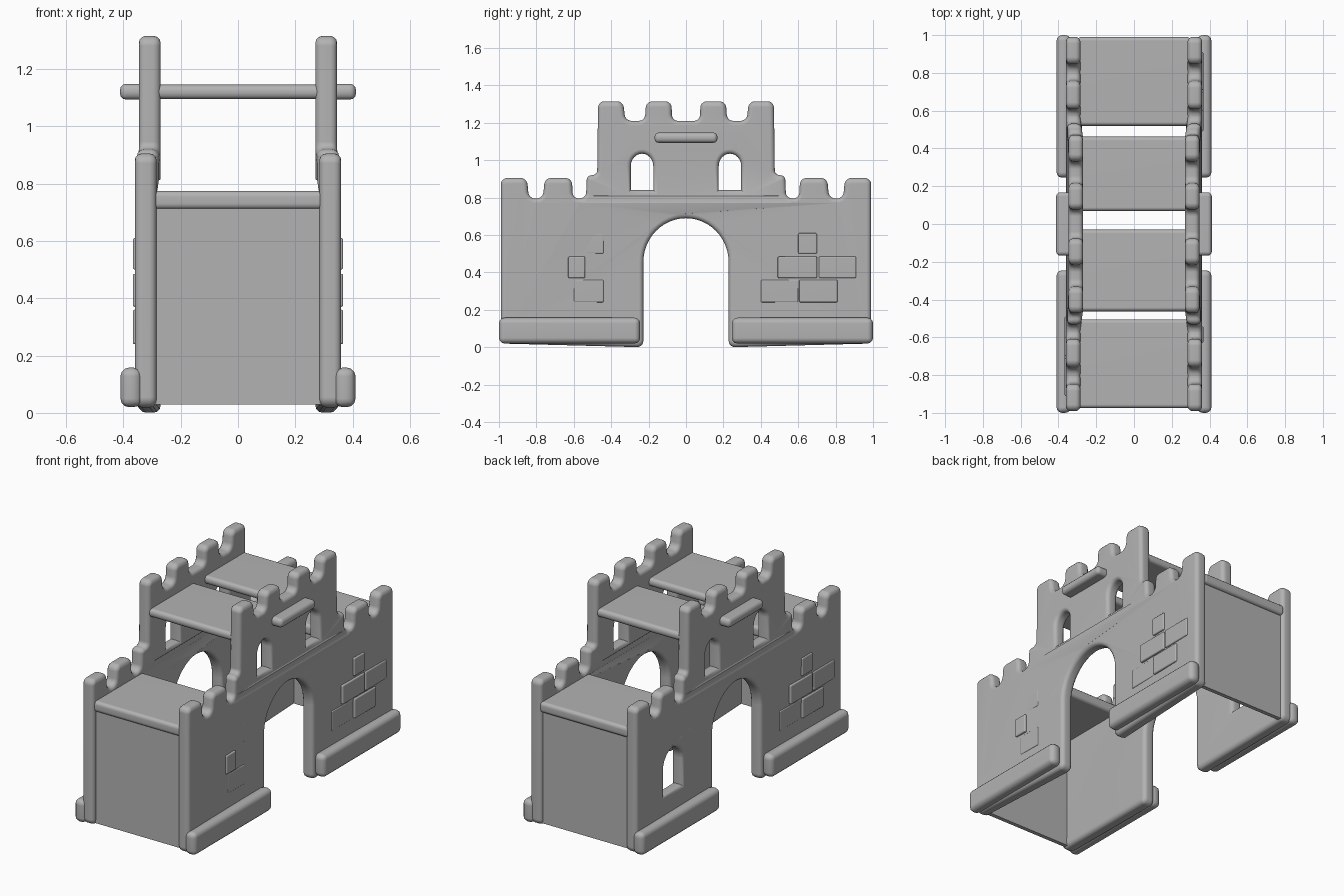
import bpy, bmesh, math
from mathutils import Matrix, Vector

if "Cube" in bpy.data.objects:
    bpy.data.objects.remove(bpy.data.objects["Cube"])

grey = bpy.data.materials.new("plain_grey")
grey.diffuse_color = (0.45, 0.45, 0.45, 1)
grey.use_nodes = True
grey.node_tree.nodes["Principled BSDF"].inputs["Base Color"].default_value = grey.diffuse_color

WALL_X, HALF_T, ROUND = 0.322, 0.038, 0.024


def finish(name, bm, angle=40):
    bmesh.ops.recalc_face_normals(bm, faces=bm.faces)
    mesh = bpy.data.meshes.new(name)
    bm.to_mesh(mesh)
    bm.free()
    mesh.materials.clear()
    mesh.materials.append(grey)
    obj = bpy.data.objects.new(name, mesh)
    bpy.context.collection.objects.link(obj)
    bpy.ops.object.select_all(action='DESELECT')
    obj.select_set(True)
    bpy.context.view_layer.objects.active = obj
    bpy.ops.object.shade_smooth_by_angle(angle=math.radians(angle))
    mod = obj.modifiers.new("even_shading", 'WEIGHTED_NORMAL')
    mod.keep_sharp = True
    return obj


def block(name, x, y, z, bevel=0.02):
    """Rounded box from three (min, max) ranges."""
    bm = bmesh.new()
    bmesh.ops.create_cube(bm, size=1)
    for v in bm.verts:
        v.co = [r[0] + (c + 0.5) * (r[1] - r[0]) for c, r in zip(v.co, (x, y, z))]
    if bevel:
        bmesh.ops.bevel(bm, geom=bm.edges[:], offset=bevel, segments=3,
                        profile=0.5, affect='EDGES')
    return finish(name, bm)


def rounded(points, keep, radius=0.034, steps=5):
    """Round every corner of a closed outline except those in keep."""
    out = []
    n = len(points)
    for i, p in enumerate(points):
        if i in keep:
            out.append(p)
            continue
        p = Vector(p)
        a, b = Vector(points[i - 1]) - p, Vector(points[(i + 1) % n]) - p
        r = min(radius, 0.47 * a.length, 0.47 * b.length)
        a, b = a.normalized() * r, b.normalized() * r
        for k in range(steps + 1):
            t = math.pi / 2 * k / steps
            q = p + a + b - math.cos(t) * b - math.sin(t) * a
            out.append((q.x, q.y))
    return out


def arch(cy, spring, rx, rz, n=24):
    return [(cy + rx * math.cos(math.pi * k / n), spring + rz * math.sin(math.pi * k / n))
            for k in range(n + 1)]


def window(cy, w, z0, z1):
    rise = w * 0.55
    return [(cy - w / 2, z0), (cy + w / 2, z0)] + arch(cy, z1 - rise, w / 2, rise, 12)


# battlement outline: one half, from the tower centre to the gate foot
half = [(.075, 1.21), (.077, 1.315), (.213, 1.315), (.22, 1.21), (.325, 1.21), (.335, 1.315),
        (.47, 1.315), (.475, .92), (.53, .92), (.535, .795), (.605, .795), (.61, .905),
        (.755, .905), (.765, .795), (.84, .795), (.85, .905), (.99, .905), (.99, .02),
        (.228, 0.0)]
gate = arch(0, .455, .228, .235)
outline = half + gate + [(-y, z) for y, z in reversed(half)]
outline = rounded(outline, range(len(half), len(half) + len(gate)))


def wall(name, side, extra=()):
    curve = bpy.data.curves.new(name, 'CURVE')
    curve.dimensions, curve.fill_mode = '2D', 'BOTH'
    curve.extrude = HALF_T - ROUND
    curve.bevel_depth, curve.bevel_resolution, curve.offset = ROUND, 2, -ROUND
    holes = [window(s * .235, .12, .84, 1.035) for s in (-1, 1)]
    for loop in [outline] + holes + list(extra):
        sp = curve.splines.new('POLY')
        sp.points.add(len(loop) - 1)
        for pt, (y, z) in zip(sp.points, loop):
            pt.co = (y, z, 0, 1)
        sp.use_cyclic_u = True
    tmp = bpy.data.objects.new(name + "_curve", curve)
    bpy.context.collection.objects.link(tmp)
    dg = bpy.context.evaluated_depsgraph_get()
    mesh = bpy.data.meshes.new_from_object(tmp.evaluated_get(dg))
    bm = bmesh.new()
    bm.from_mesh(mesh)
    bpy.data.objects.remove(tmp)
    bmesh.ops.remove_doubles(bm, verts=bm.verts, dist=0.0003)
    bm.transform(Matrix(((0, 0, 1, side * WALL_X), (1, 0, 0, 0), (0, 1, 0, 0), (0, 0, 0, 1))))
    for v in bm.verts:  # tower section sits slightly further in
        t = min(max((0.56 - abs(v.co.y)) / 0.1, 0), 1)
        v.co.x -= side * 0.014 * t
    return finish(name, bm)


# side walls; the left one has an extra low window
wall("right_wall", 1)
wall("left_wall", -1, [window(.63, .18, .27, .53)])


def span(side, a, b):
    return tuple(sorted((side * a, side * b)))


# foot rails and tower ledges on the outside of each wall
for side, label in ((1, "right"), (-1, "left")):
    for end, tag in ((1, "back"), (-1, "front")):
        block(f"{label}_{tag}_foot_rail", span(side, .335, .41), span(end, .245, 1.0),
              (.02, .158), .03)
    block(f"{label}_tower_ledge", span(side, .32, .412), (-.168, .168), (1.093, 1.148), .022)

# low roofs, tower decks and end panels between the walls
block("front_low_roof", (-.3, .3), (-.975, -.505), (.71, .775))
block("back_low_roof", (-.3, .3), (.52, .99), (.71, .775))
block("front_tower_deck", (-.3, .3), (-.462, -.03), (1.095, 1.145))
block("back_tower_deck", (-.3, .3), (.068, .462), (1.095, 1.145))
block("front_end_panel", (-.3, .3), (-.965, -.94), (.03, .75), 0)
block("back_end_panel", (-.3, .3), (.945, .97), (.03, .75), 0)

# shallow raised bricks: (side, y range, z range)
big = [(.6, .7, .5, .61), (.49, .7, .37, .485), (.71, .91, .37, .485),
       (.4, .6, .24, .36), (.605, .81, .24, .36)]
small = [(-.63, -.44, .5, .61), (-.63, -.54, .37, .485), (-.6, -.44, .24, .36)]
bricks = [(1, b) for b in big + small]
bricks += [(-1, (-b[1], -b[0], b[2], b[3])) for b in big]
for i, (side, (y0, y1, z0, z1)) in enumerate(bricks):
    inset = 0.012 if min(abs(y0), abs(y1)) < 0.47 else 0
    block(f"brick_{i + 1}", span(side, .335, .367 - inset), (y0, y1), (z0, z1), .007)
